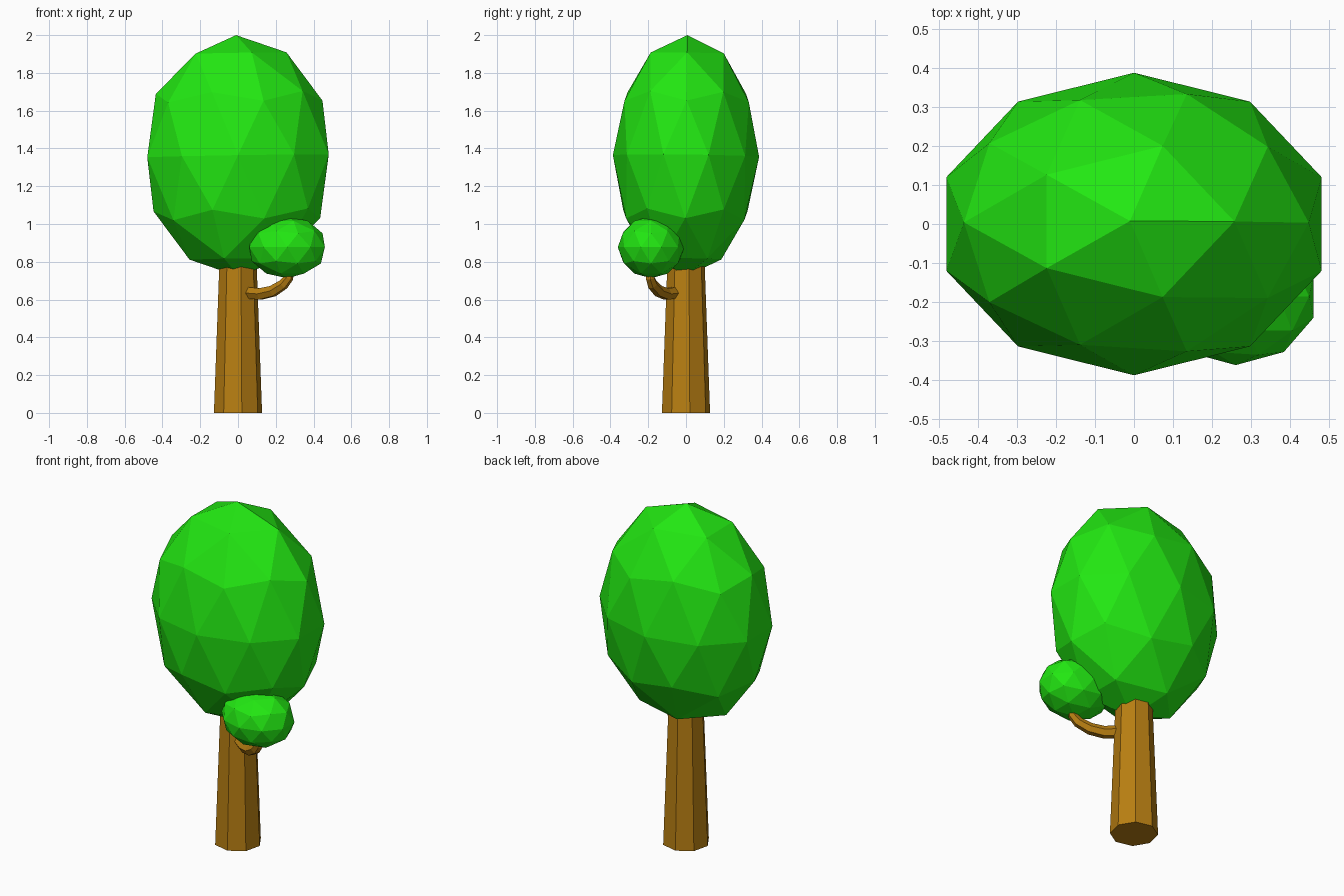
import bpy
from math import radians

if "Cube" in bpy.data.objects:
    bpy.data.objects.remove(bpy.data.objects["Cube"])


def material(name, rgb):
    m = bpy.data.materials.new(name)
    m.diffuse_color = (*rgb, 1)
    m.use_nodes = True
    m.node_tree.nodes["Principled BSDF"].inputs["Base Color"].default_value = m.diffuse_color
    return m


leaf = material("leaf_green", (0.016, 0.8, 0.006))
bark = material("bark_brown", (0.48, 0.21, 0.006))


def foliage(name, loc, scale, rot=(0, 0, 0)):
    bpy.ops.mesh.primitive_ico_sphere_add(subdivisions=2, radius=1, location=loc, rotation=rot)
    ob = bpy.context.object
    ob.name = name
    ob.scale = scale
    ob.data.materials.append(leaf)


# Main crown, very slightly tilted, and the small clump on the branch
foliage("crown", (0, 0, 1.36), (0.505, 0.387, 0.64), (-0.012, -0.016, 0))
foliage("branch_foliage", (0.26, -0.185, 0.877), (0.21, 0.176, 0.164))

# Tapered eight-sided trunk, its top hidden in the crown
H = 0.84
bpy.ops.mesh.primitive_cone_add(vertices=8, radius1=0.129, radius2=0.098, depth=H,
                                location=(0, 0, H / 2), rotation=(0, 0, radians(9)))
trunk = bpy.context.object
trunk.name = "trunk"
trunk.data.materials.append(bark)

# Branch curving out of the trunk and up into the clump
path = [(0.02, -0.03, 0.638, 1.1), (0.12, -0.105, 0.63, 1.0), (0.185, -0.145, 0.645, 0.95),
        (0.24, -0.178, 0.68, 0.85), (0.268, -0.19, 0.715, 0.75), (0.272, -0.19, 0.78, 0.7)]
curve = bpy.data.curves.new("branch", 'CURVE')
curve.dimensions = '3D'
curve.bevel_depth = 0.034
curve.bevel_resolution = 1
curve.use_fill_caps = True
spline = curve.splines.new('POLY')
spline.use_smooth = False
spline.points.add(len(path) - 1)
for point, (x, y, z, r) in zip(spline.points, path):
    point.co = (x, y, z, 1)
    point.radius = r
curve.materials.append(bark)
branch = bpy.data.objects.new("branch", curve)
bpy.context.collection.objects.link(branch)
